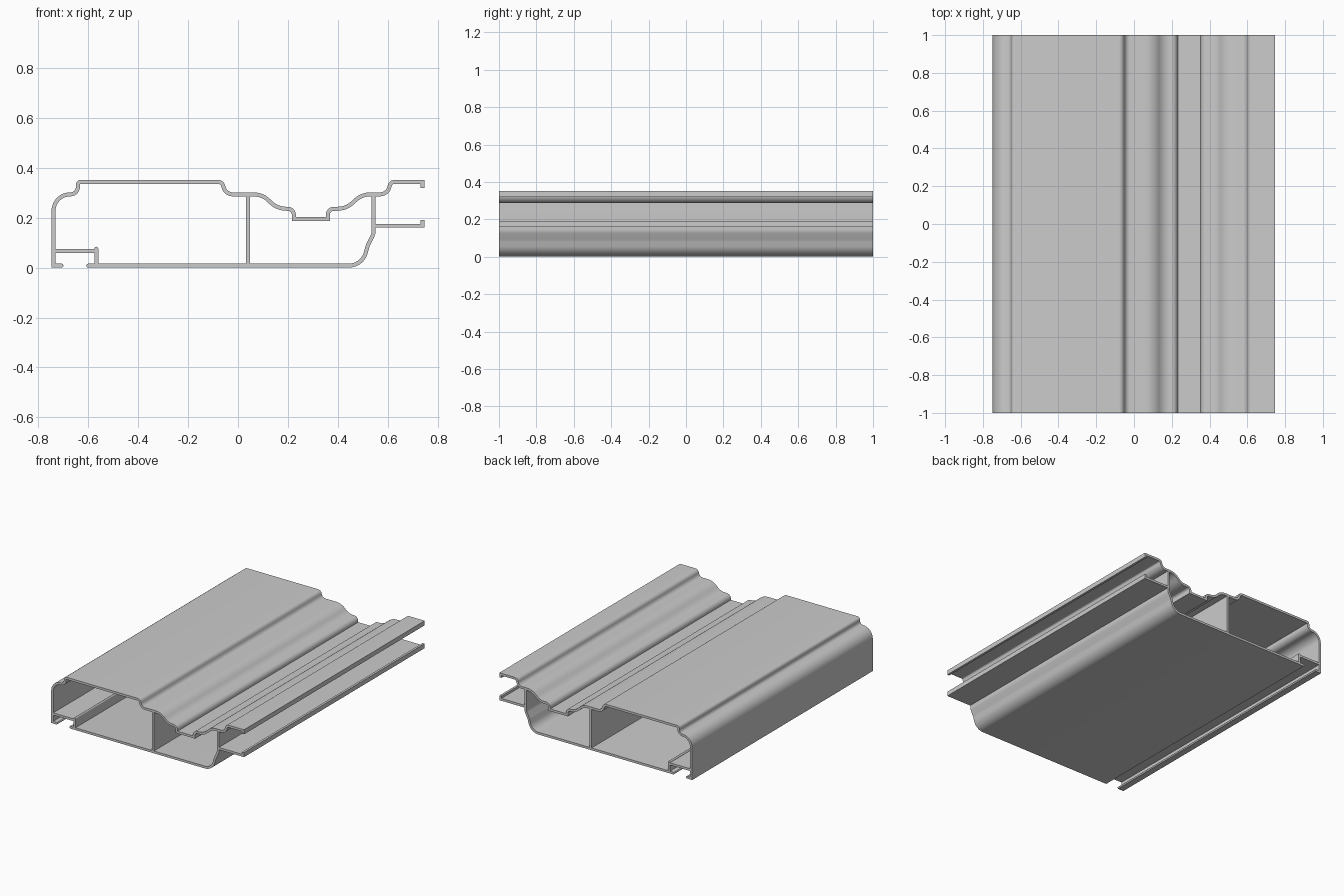
import bpy, bmesh, math
from mathutils import Vector

if "Cube" in bpy.data.objects:
    bpy.data.objects.remove(bpy.data.objects["Cube"])

HALF = 0.008      # half wall thickness
LENGTH = 1.0      # half extrusion length along y


def fillet(path):
    """Turn (x, z[, radius]) corners into a smooth centreline."""
    p = [Vector(q[:2]) for q in path]
    out = [p[0]]
    for i in range(1, len(p) - 1):
        r = path[i][2] if len(path[i]) > 2 else 0
        if r == 0:
            out.append(p[i])
            continue
        u, v = (p[i] - p[i - 1]).normalized(), (p[i + 1] - p[i]).normalized()
        turn = math.atan2(u.x * v.y - u.y * v.x, u.dot(v))
        s = math.copysign(1, turn)
        n = Vector((-u.y, u.x)) * s
        start = p[i] - u * r * math.tan(abs(turn) / 2)
        steps = max(2, math.ceil(abs(turn) / math.radians(9)))
        for k in range(steps + 1):
            a = abs(turn) * k / steps
            out.append(start + u * r * math.sin(a) + n * r * (1 - math.cos(a)))
    return out + [p[-1]]


def round_tip(pts):
    """Rounded nose on the last point: list of points and width factors."""
    d = (pts[-1] - pts[-2]).normalized()
    angles = [math.radians(a) for a in (0, 30, 60, 85)]
    tip = [pts[-1] - d * HALF * (1 - math.sin(a)) for a in angles]
    return pts[:-1] + tip, [1] * (len(pts) - 1) + [math.cos(a) for a in angles]


def wall(name, path, tip=False):
    """Thicken a centreline to a wall and extrude it along y."""
    pts = fillet(path)
    widths = [1] * len(pts)
    if tip:
        pts, widths = round_tip(pts)
    bm = bmesh.new()
    rings = []
    for i, c in enumerate(pts):
        a = (c - pts[i - 1]).normalized() if i else (pts[1] - c).normalized()
        b = (pts[i + 1] - c).normalized() if i < len(pts) - 1 else a
        m = (a + b).normalized()
        off = Vector((-m.y, m.x)) * HALF * widths[i] / m.dot(a)
        rings.append([bm.verts.new((q.x, y, q.y)) for q, y in
                      ((c + off, -LENGTH), (c - off, -LENGTH),
                       (c - off, LENGTH), (c + off, LENGTH))])
    for r, s in zip(rings, rings[1:]):
        for k in range(4):
            j = (k + 1) % 4
            bm.faces.new((r[k], r[j], s[j], s[k]))
    bm.faces.new(rings[0])
    bm.faces.new(rings[-1])
    bmesh.ops.recalc_face_normals(bm, faces=bm.faces)
    mesh = bpy.data.meshes.new(name)
    bm.to_mesh(mesh)
    bm.free()
    ob = bpy.data.objects.new(name, mesh)
    bpy.context.collection.objects.link(ob)
    bpy.ops.object.select_all(action='DESELECT')
    ob.select_set(True)
    bpy.context.view_layer.objects.active = ob
    bpy.ops.object.shade_smooth_by_angle()


# Moulded top face, left side and left bottom lip
wall("top_shell", [
    (0.739, 0.32), (0.739, 0.344), (0.612, 0.344, 0.02), (0.600, 0.294, 0.038),
    (0.495, 0.294, 0.09), (0.435, 0.236, 0.09), (0.36, 0.236, 0.025),
    (0.36, 0.196), (0.224, 0.196), (0.224, 0.236, 0.025),
    (0.155, 0.236, 0.09), (0.10, 0.294, 0.09), (-0.050, 0.294, 0.038),
    (-0.064, 0.344, 0.02), (-0.642, 0.344, 0.012), (-0.642, 0.294, 0.03),
    (-0.740, 0.294, 0.067), (-0.740, 0.008), (-0.70, 0.008)], tip=True)

# Bottom plate with curved right side, up to the top face
wall("bottom_shell", [
    (0.544, 0.286), (0.544, 0.137, 0.05), (0.520, 0.088, 0.05),
    (0.498, 0.008, 0.07), (-0.608, 0.008)], tip=True)

# Inner dividing web
wall("center_web", [(0.04, 0.016), (0.04, 0.286)])

# Lower flange of the right-hand channel with its upturned lip
wall("lower_flange", [(0.552, 0.168), (0.739, 0.168), (0.739, 0.192)])

# Left gasket channel: roof and inner wall
wall("channel_roof", [(-0.732, 0.067), (-0.576, 0.067)])
wall("channel_wall", [(-0.568, 0.016), (-0.568, 0.084)], tip=True)
